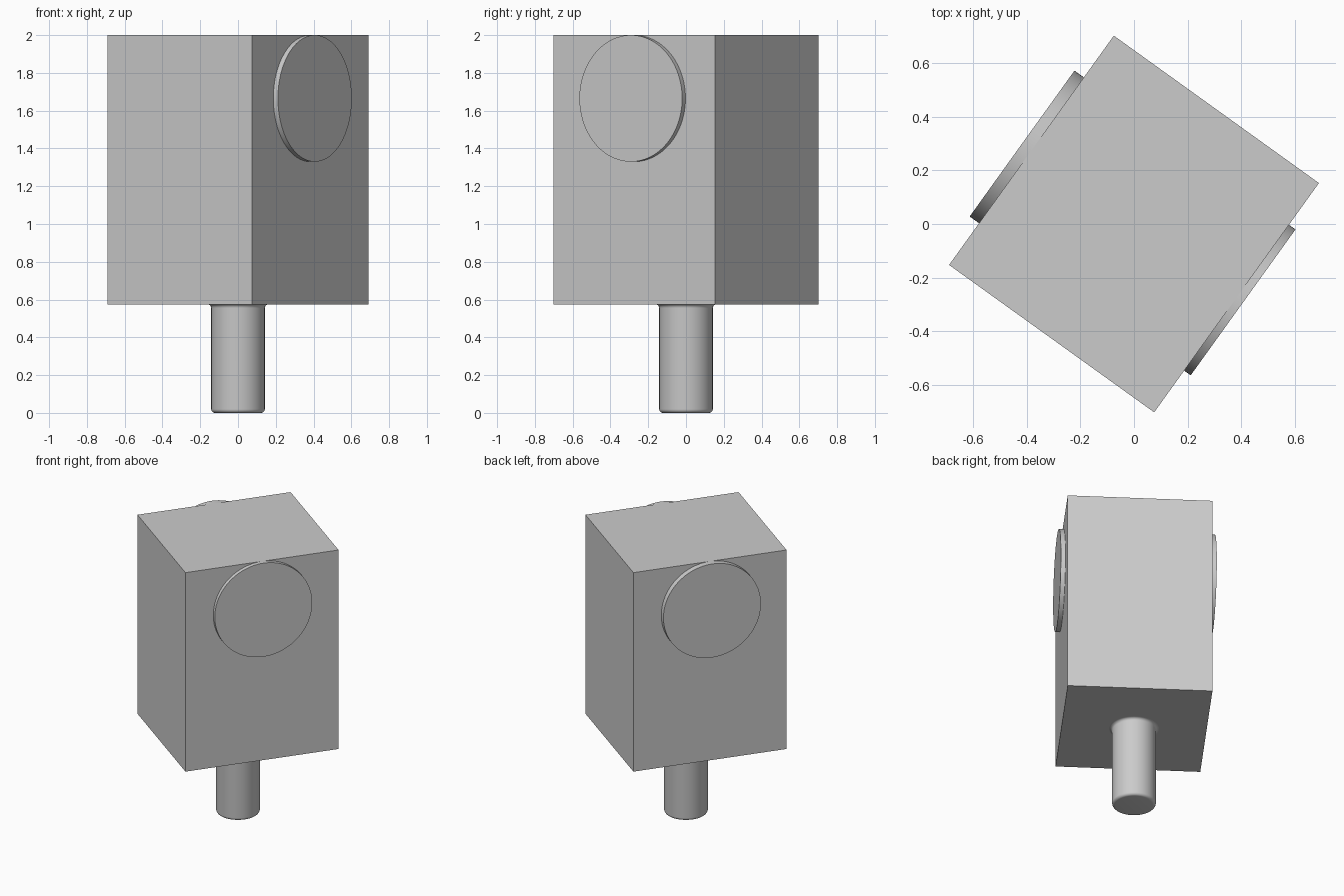
import bpy
import bmesh
import math
from mathutils import Matrix

cube = bpy.data.objects.get("Cube")
if cube:
    bpy.data.objects.remove(cube, do_unlink=True)

# Single plain grey finish
grey = bpy.data.materials.new("plain_grey")
grey.use_nodes = True
colour = (0.6, 0.6, 0.6, 1)
grey.diffuse_color = colour
grey.node_tree.nodes["Principled BSDF"].inputs["Base Color"].default_value = colour

TURN = Matrix.Rotation(math.radians(-35.7), 4, 'Z')
WIDTH, DEPTH, BASE, TOP = 0.942, 1.053, 0.575, 2.0


def finish(name, bm, smooth=False):
    bmesh.ops.recalc_face_normals(bm, faces=bm.faces)
    mesh = bpy.data.meshes.new(name)
    bm.to_mesh(mesh)
    bm.free()
    mesh.materials.append(grey)
    obj = bpy.data.objects.new(name, mesh)
    bpy.context.collection.objects.link(obj)
    if smooth:
        bpy.ops.object.select_all(action='DESELECT')
        obj.select_set(True)
        bpy.context.view_layer.objects.active = obj
        bpy.ops.object.shade_smooth_by_angle(angle=math.radians(35))
    return obj


# Box body, turned about the vertical axis
bm = bmesh.new()
place = Matrix.Translation((0, 0, (BASE + TOP) / 2))
bmesh.ops.create_cube(bm, size=1, matrix=TURN @ place @ Matrix.Diagonal((WIDTH, DEPTH, TOP - BASE, 1)))
finish("box_body", bm)

# Round plates on two opposite sides, touching the top edge
RADIUS = 0.335
for name, side, thick in (("right_disc", 1, 0.03), ("left_disc", -1, 0.043)):
    bm = bmesh.new()
    place = Matrix.Translation((side * (WIDTH + thick) / 2, 0, TOP - RADIUS))
    bmesh.ops.create_cone(bm, cap_ends=True, segments=96, radius1=RADIUS, radius2=RADIUS, depth=thick,
                          matrix=TURN @ place @ Matrix.Rotation(math.pi / 2, 4, 'Y'))
    finish(name, bm, True)

# Post: rounded foot and a small flared fillet under the box
POST, ROUND = 0.142, 0.02
arc = [math.pi / 2 * i / 6 for i in range(7)]
profile = [(0, 0)]
profile += [(POST - ROUND + ROUND * math.sin(a), ROUND - ROUND * math.cos(a)) for a in arc]
profile += [(POST + ROUND - ROUND * math.cos(a), BASE - ROUND + ROUND * math.sin(a)) for a in arc]
profile.append((0, BASE))
bm = bmesh.new()
verts = [bm.verts.new((r, 0, z)) for r, z in profile]
edges = [bm.edges.new(pair) for pair in zip(verts, verts[1:])]
bmesh.ops.spin(bm, geom=verts + edges, cent=(0, 0, 0), axis=(0, 0, 1), angle=math.tau, steps=64)
bmesh.ops.remove_doubles(bm, verts=bm.verts, dist=0.0001)
finish("post", bm, True)
